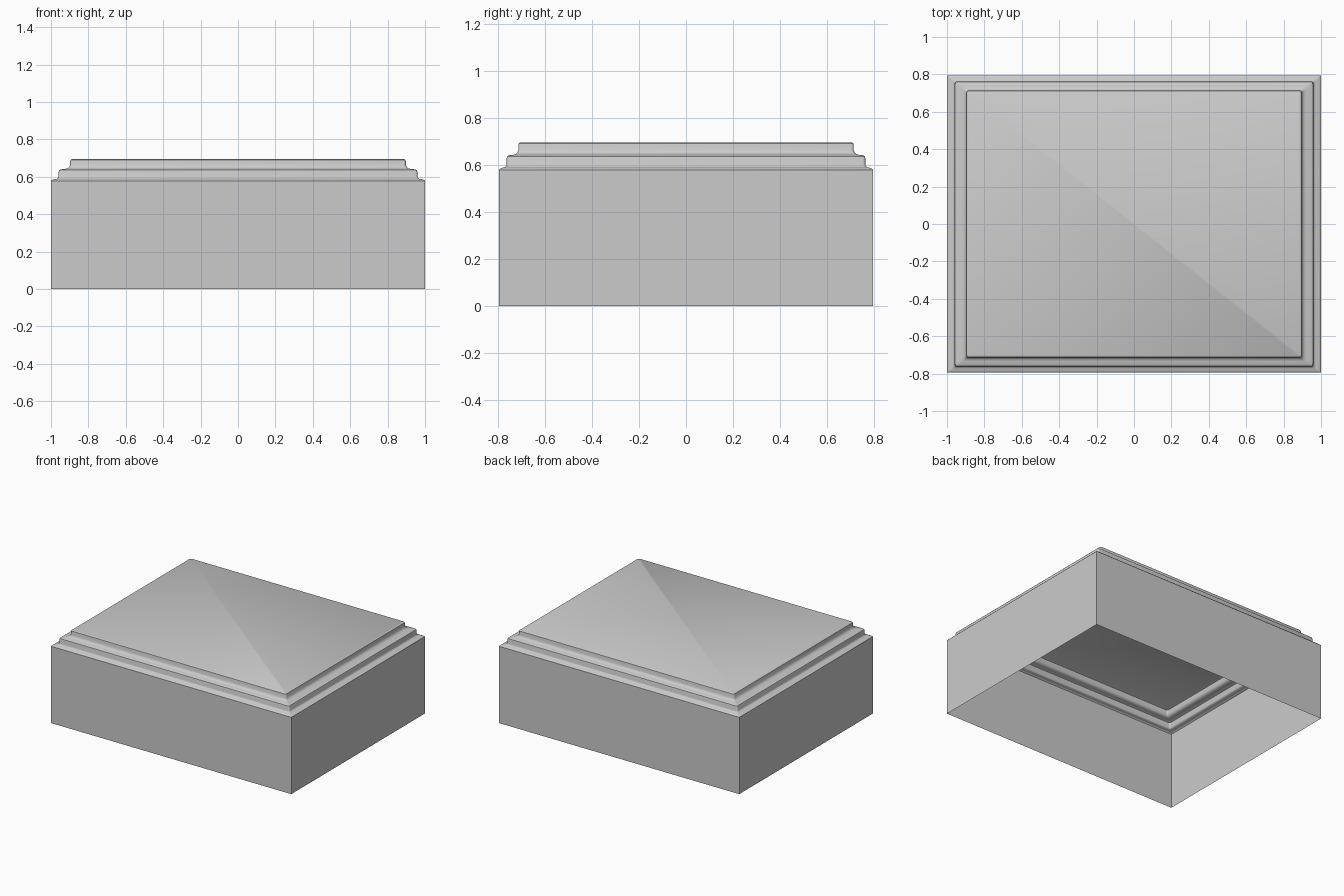
import bpy, bmesh, math

if "Cube" in bpy.data.objects:
    bpy.data.objects.remove(bpy.data.objects["Cube"])

HX, HY = 1.0, 0.795   # half width and half depth of the base
SEG = 4               # corner segments

# Moulding profile: (scale of footprint, height, corner radius)
profile = [
    (1.0, 0.0, 0.0), (1.0, 0.578, 0.0), (0.994, 0.584, 0.002),
    (0.984, 0.587, 0.004), (0.968, 0.590, 0.008), (0.962, 0.594, 0.010),
    (0.959, 0.601, 0.012),
    (0.959, 0.628, 0.012), (0.956, 0.636, 0.012), (0.949, 0.640, 0.012),
    (0.924, 0.642, 0.012), (0.909, 0.646, 0.012), (0.902, 0.653, 0.012),
    (0.897, 0.662, 0.012),
    (0.897, 0.684, 0.012), (0.895, 0.691, 0.012), (0.888, 0.695, 0.012),
]


def ring(bm, scale, z, r):
    """One rounded-rectangle loop of the profile."""
    verts = []
    for k, (sx, sy) in enumerate([(1, 1), (-1, 1), (-1, -1), (1, -1)]):
        cx, cy = sx * (HX * scale - r), sy * (HY * scale - r)
        for i in range(SEG + 1):
            a = math.pi / 2 * (k + i / SEG)
            verts.append(bm.verts.new((cx + r * math.cos(a), cy + r * math.sin(a), z)))
    return verts


# Hollow lid: stacked loops, open underneath, closed by a flat top
bm = bmesh.new()
loops = [ring(bm, *p) for p in profile]
for low, high in zip(loops, loops[1:]):
    n = len(low)
    for i in range(n):
        j = (i + 1) % n
        bm.faces.new((low[i], low[j], high[j], high[i]))
bm.faces.new(loops[-1])
bmesh.ops.remove_doubles(bm, verts=bm.verts, dist=0.0002)

mesh = bpy.data.meshes.new("stepped_box_lid")
bm.to_mesh(mesh)
bm.free()
lid = bpy.data.objects.new("stepped_box_lid", mesh)
bpy.context.collection.objects.link(lid)

# Smooth moulding curves, crisp wall and top edges
bpy.context.view_layer.objects.active = lid
lid.select_set(True)
bpy.ops.object.shade_smooth_by_angle(angle=math.radians(35))
